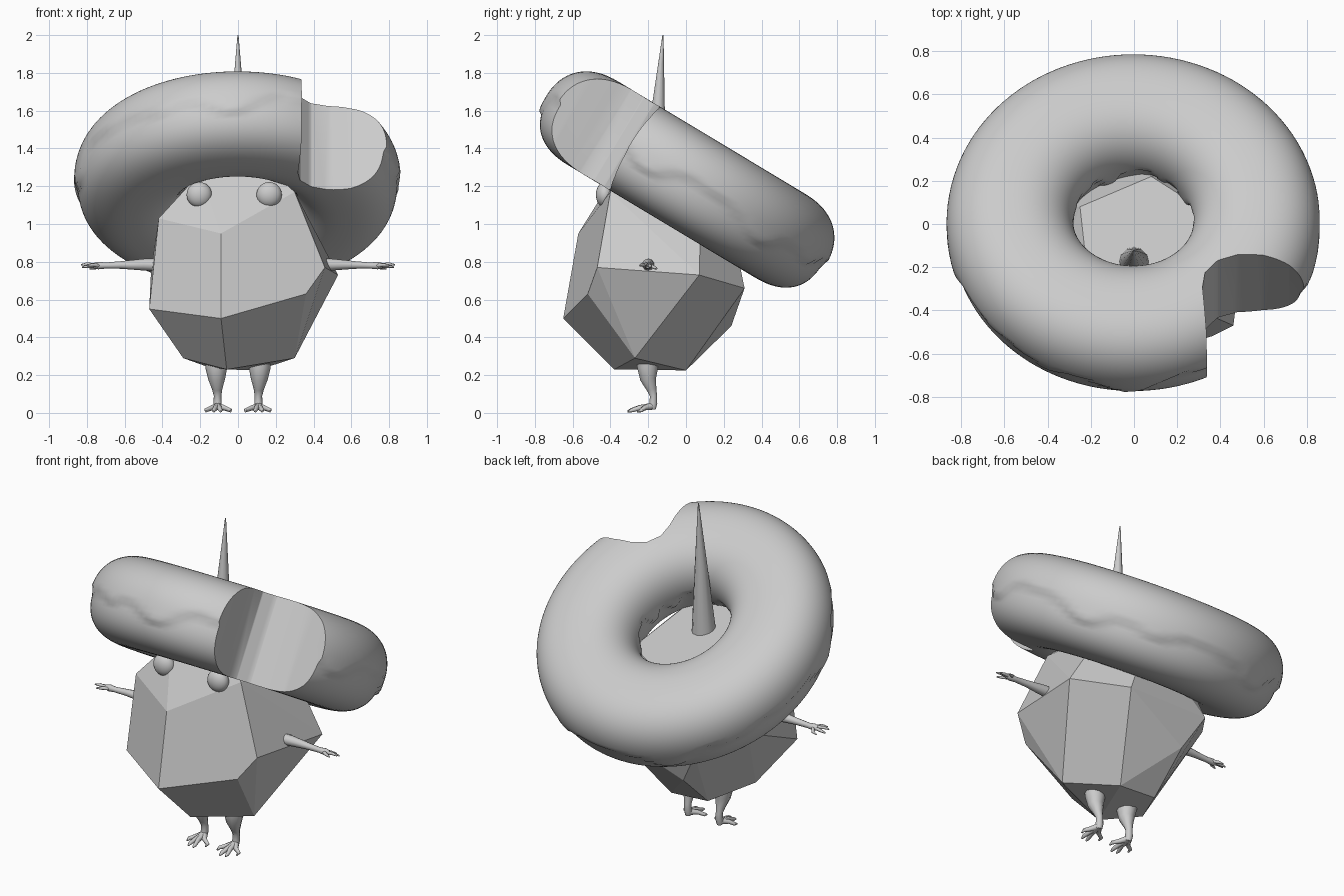
import bpy, bmesh
from math import sin, cos, pi, radians, copysign
from mathutils import Vector, Matrix

if "Cube" in bpy.data.objects:
    bpy.data.objects.remove(bpy.data.objects["Cube"])


def make(name, bm, smooth=None):
    bmesh.ops.recalc_face_normals(bm, faces=bm.faces[:])
    me = bpy.data.meshes.new(name)
    bm.to_mesh(me)
    bm.free()
    ob = bpy.data.objects.new(name, me)
    bpy.context.collection.objects.link(ob)
    if smooth:
        smooth_by_angle(ob, smooth)
    return ob


def smooth_by_angle(ob, deg):
    bpy.ops.object.select_all(action='DESELECT')
    ob.select_set(True)
    bpy.context.view_layer.objects.active = ob
    bpy.ops.object.shade_smooth_by_angle(angle=radians(deg))


def tube(bm, path, n=10):
    """Loft circles along path of (x, y, z, radius)."""
    pts = [Vector(p[:3]) for p in path]
    rings = []
    for i, p in enumerate(pts):
        d = pts[min(i + 1, len(pts) - 1)] - pts[max(i - 1, 0)]
        rot = Vector((0, 0, 1)).rotation_difference(d.normalized())
        rings.append([bm.verts.new(p + rot @ Vector((cos(2 * pi * k / n), sin(2 * pi * k / n), 0)) * path[i][3])
                      for k in range(n)])
    for a, b in zip(rings, rings[1:]):
        for k in range(n):
            bm.faces.new((a[k], a[(k + 1) % n], b[(k + 1) % n], b[k]))
    bm.faces.new(rings[0])
    bm.faces.new(rings[-1])


# Doughnut hat: squashed torus, icing swells above a wavy edge
TILT = Matrix.Translation((-0.003, 0, 1.23)) @ Matrix.Rotation(radians(-31), 4, 'X')
bm = bmesh.new()
NU, NV = 120, 80
grid = []
for i in range(NU):
    u = 2 * pi * i / NU
    edge = -0.035 + 0.035 * sin(5 * u + 1) + 0.025 * sin(9 * u) + 0.02 * sin(14 * u + 2)
    row = []
    for j in range(NV):
        v = 2 * pi * j / NV
        c = copysign(abs(cos(v)) ** 0.85, cos(v))
        s = copysign(abs(sin(v)) ** (0.9 if sin(v) > 0 else 0.8), sin(v))
        t = min(1, max(0, (0.26 * s - edge) / 0.02))
        off = 0.018 * t * t * (3 - 2 * t)
        r = 0.571 + (0.276 + off) * c
        row.append(bm.verts.new((r * cos(u), r * sin(u), (0.252 + off * 0.7) * s)))
    grid.append(row)
for i in range(NU):
    a, b = grid[i], grid[(i + 1) % NU]
    for j in range(NV):
        k = (j + 1) % NV
        bm.faces.new((a[j], b[j], b[k], a[k]))
donut = make("doughnut_hat", bm)
donut.matrix_world = TILT

# Bite taken out of the front right
bm = bmesh.new()
outline = [(0.35, -1.1), (0.338, -0.7), (0.32, -0.5), (0.332, -0.42), (0.39, -0.355), (0.48, -0.325),
           (0.6, -0.32), (0.72, -0.335), (0.8, -0.355), (0.9, -0.38), (1.2, -0.5), (1.2, -1.1)]
f = bm.faces.new([bm.verts.new((x, y, -0.5)) for x, y in outline])
ext = bmesh.ops.extrude_face_region(bm, geom=[f])
bmesh.ops.translate(bm, vec=(0, 0, 1), verts=[g for g in ext['geom'] if isinstance(g, bmesh.types.BMVert)])
cutter = make("bite_cutter", bm)
cutter.matrix_world = TILT
cutter.hide_render = True
bpy.context.view_layer.update()
mod = donut.modifiers.new("bite", 'BOOLEAN')
mod.operation, mod.solver, mod.object = 'DIFFERENCE', 'EXACT', cutter
bpy.context.view_layer.objects.active = donut
bpy.ops.object.modifier_apply(modifier="bite")
bpy.data.objects.remove(cutter)
smooth_by_angle(donut, 50)

# Faceted rock body
bm = bmesh.new()
for p in [(-.2, -.37, 1.27), (.2, -.37, 1.26), (.3, -.40, 1.17), (-.25, .08, 1.16), (.08, .22, 1.1), (.3, .08, 1.11),
          (-.42, -.40, 1.03), (-.09, -.57, .95), (-.47, -.42, .55), (-.09, -.65, .5),
          (.36, -.52, .63), (.46, -.47, .77), (.53, .07, .73), (-.46, .05, .76),
          (.3, -.27, .29), (-.29, -.27, .29), (-.06, -.38, .23), (.1, 0, .225), (-.15, 0, .24),
          (.28, .31, .66), (-.27, .3, .67), (-.15, .24, .46)]:
    bm.verts.new(p)
bmesh.ops.convex_hull(bm, input=bm.verts[:])
bmesh.ops.dissolve_limit(bm, angle_limit=radians(9), verts=bm.verts[:], edges=bm.edges[:])
make("rock_body", bm)

# Horn
bm = bmesh.new()
tube(bm, [(0, -.178, 1.15, .072), (0, -.148, 1.6, .036), (0, -.122, 2.0, .003)], 12)
make("horn", bm, 40)

# Eyes
for side, x in (("left", -.205), ("right", .165)):
    bm = bmesh.new()
    bmesh.ops.create_uvsphere(bm, u_segments=24, v_segments=16, radius=.067,
                              matrix=Matrix.Translation((x, -.43, 1.155)) @ Matrix.Diagonal((1, .7, 1, 1)))
    make(side + "_eye", bm, 60)

# Arms with fingers, legs with toes
for side, s in (("left", -1), ("right", 1)):
    bm = bmesh.new()
    tube(bm, [(s * .36, -.2, .782, .036), (s * .5, -.2, .785, .031), (s * .62, -.2, .783, .02),
              (s * .7, -.2, .78, .016), (s * .74, -.2, .78, .02), (s * .765, -.2, .779, .014)])
    for dy, dz, x in ((-.045, .004, .8), (-.015, .008, .83), (.015, -.004, .825), (.045, -.012, .785)):
        tube(bm, [(s * .74, -.2 + dy * .25, .78, .01), (s * (x - .03), -.2 + dy * .8, .78 + dz, .009),
                  (s * x, -.2 + dy, .776 + dz, .004)], 8)
    make(side + "_arm", bm, 60)

    bm = bmesh.new()
    tube(bm, [(s * .108, -.178, .02, .018), (s * .108, -.173, .05, .022), (s * .108, -.172, .09, .02),
              (s * .11, -.182, .125, .027), (s * .113, -.2, .18, .045), (s * .115, -.203, .24, .058),
              (s * .115, -.2, .32, .062)])
    for tx, ty in ((.04, -.26), (.092, -.31), (.128, -.305), (.17, -.255)):
        tube(bm, [(s * .108, -.175, .036, .019), (s * (.108 + tx) / 2, (ty - .185) / 2, .027, .014),
                  (s * tx, ty + .02, .014, .011), (s * tx, ty, .007, .005)], 8)
    make(side + "_leg", bm, 60)
